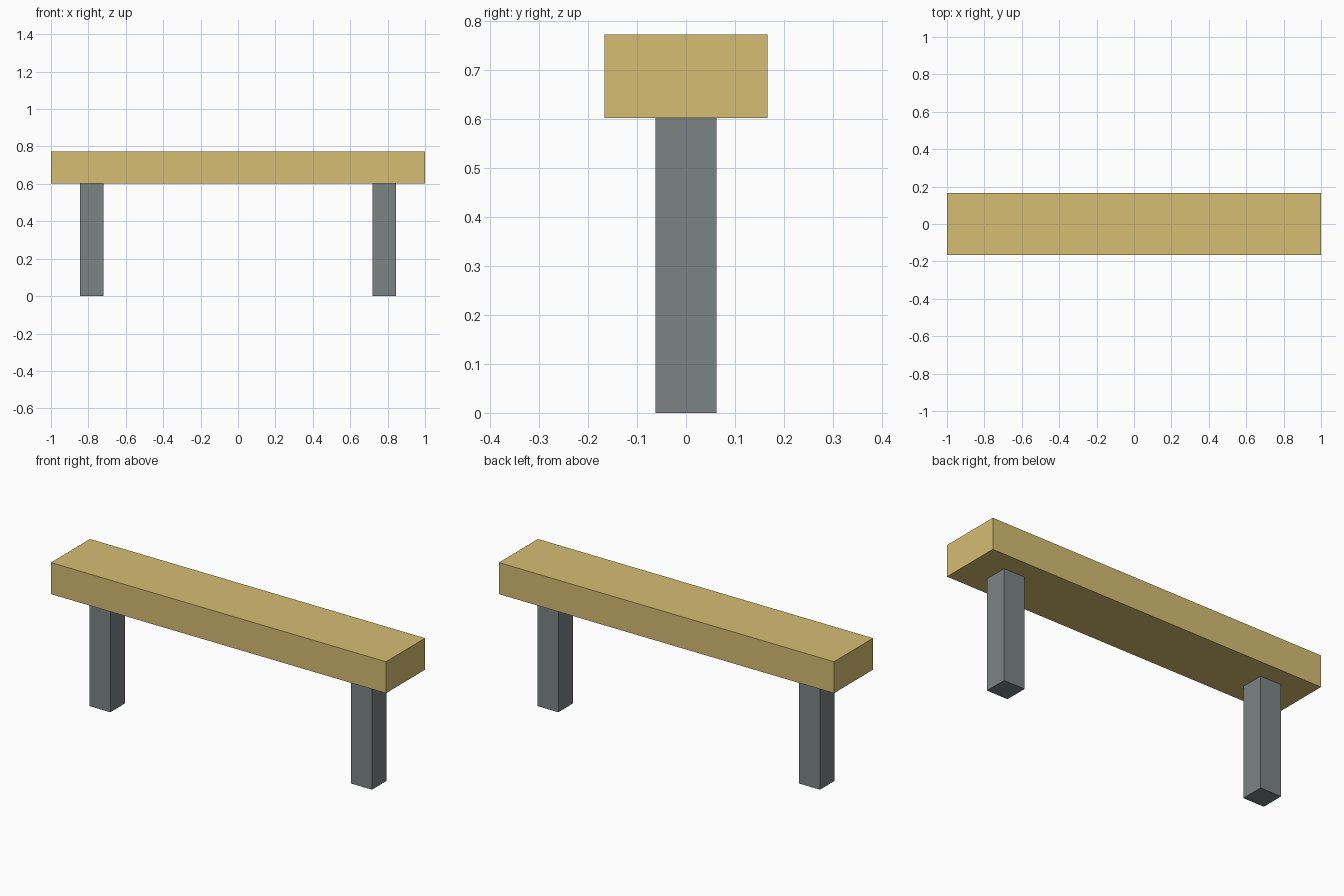
import bpy

if "Cube" in bpy.data.objects:
    bpy.data.objects.remove(bpy.data.objects["Cube"])

LEG_X, LEG_W = 0.781, 0.125
SEAT_BOTTOM, SEAT_TOP, SEAT_DEPTH = 0.602, 0.772, 0.333


def material(name, color):
    mat = bpy.data.materials.new(name)
    mat.diffuse_color = (*color, 1)
    mat.use_nodes = True
    mat.node_tree.nodes["Principled BSDF"].inputs["Base Color"].default_value = mat.diffuse_color
    return mat


def box(name, x, z0, z1, width, depth, mat):
    bpy.ops.mesh.primitive_cube_add(size=1, location=(x, 0, (z0 + z1) / 2))
    obj = bpy.context.object
    obj.name = name
    obj.scale = (width, depth, z1 - z0)
    bpy.ops.object.transform_apply(location=False, rotation=False, scale=True)
    obj.data.materials.append(mat)
    return obj


wood = material("wood", (0.67, 0.51, 0.17))
metal = material("metal", (0.2, 0.23, 0.23))

# Long plank seat
box("seat", 0, SEAT_BOTTOM, SEAT_TOP, 2, SEAT_DEPTH, wood)

# One square post under each end
for name, side in (("left_leg", -1), ("right_leg", 1)):
    box(name, side * LEG_X, 0, SEAT_BOTTOM, LEG_W, LEG_W, metal)
